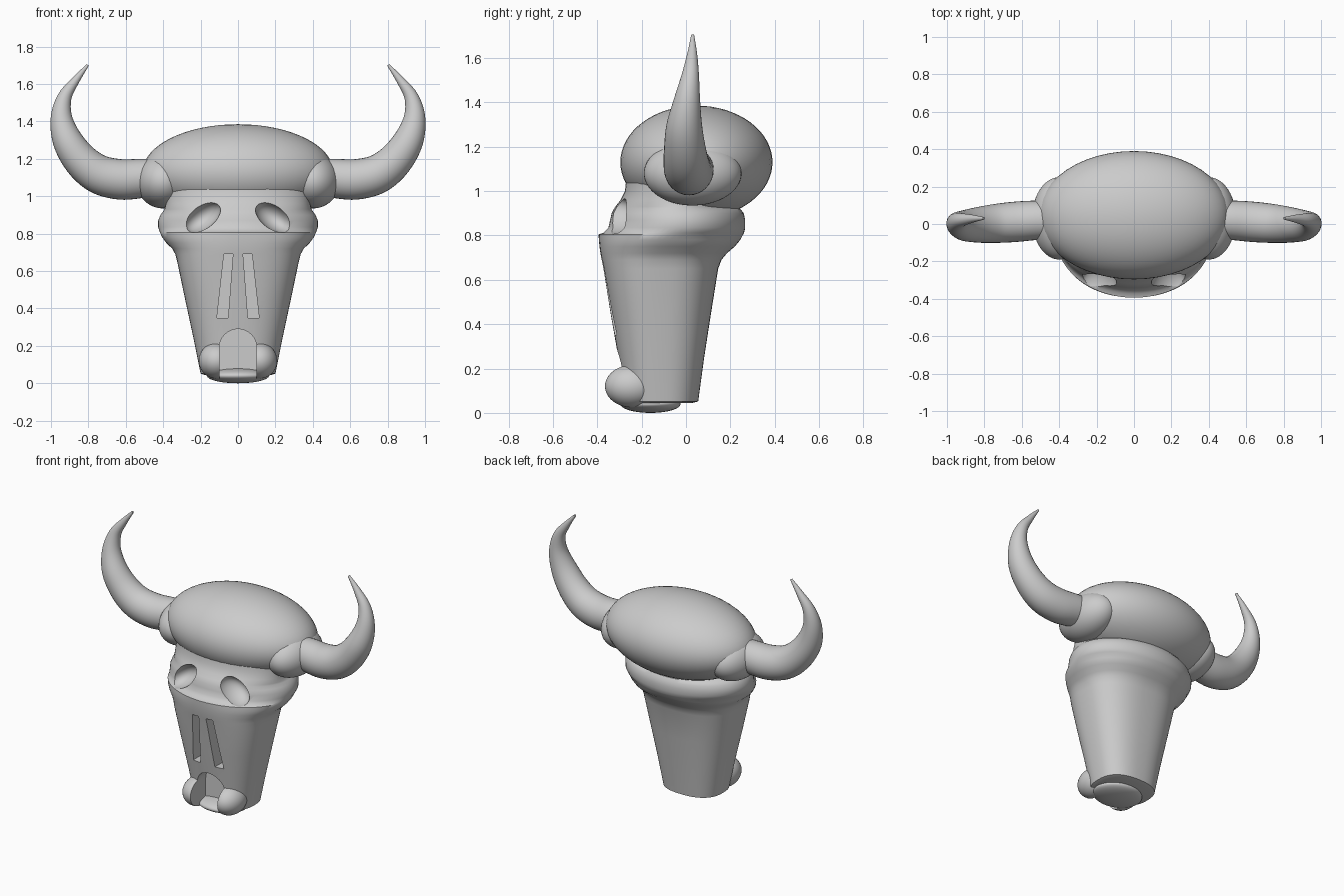
import bpy, bmesh, math
from mathutils import Vector, Matrix

if "Cube" in bpy.data.objects:
    bpy.data.objects.remove(bpy.data.objects["Cube"])

bone = bpy.data.materials.new("bone_grey")
bone.diffuse_color = (0.6, 0.6, 0.6, 1)
bone.use_nodes = True
bone.node_tree.nodes["Principled BSDF"].inputs["Base Color"].default_value = bone.diffuse_color


def finish(name, bm, angle=40):
    bmesh.ops.recalc_face_normals(bm, faces=bm.faces)
    me = bpy.data.meshes.new(name)
    bm.to_mesh(me)
    bm.free()
    ob = bpy.data.objects.new(name, me)
    bpy.context.collection.objects.link(ob)
    me.materials.append(bone)
    smooth(ob, angle)
    return ob


def smooth(ob, angle=40):
    bpy.ops.object.select_all(action='DESELECT')
    bpy.context.view_layer.objects.active = ob
    ob.select_set(True)
    bpy.ops.object.shade_smooth_by_angle(angle=math.radians(angle))


def ellipsoid(name, centre, radii, tilt=0.0):
    bm = bmesh.new()
    bmesh.ops.create_uvsphere(bm, u_segments=48, v_segments=32, radius=1)
    m = Matrix.Translation(centre) @ Matrix.Rotation(tilt, 4, 'Y') @ Matrix.Diagonal((*radii, 1))
    bm.transform(m)
    return finish(name, bm)


def skin(bm, rings):
    loops = [[bm.verts.new(p) for p in ring] for ring in rings]
    n = len(loops[0])
    for a, b in zip(loops, loops[1:]):
        for i in range(n):
            bm.faces.new((a[i], a[(i + 1) % n], b[(i + 1) % n], b[i]))
    bm.faces.new(loops[0])
    bm.faces.new(loops[-1])


def prism(name, outline, y0, y1):
    bm = bmesh.new()
    skin(bm, [[(x, y, z) for x, z in outline] for y in (y0, y1)])
    return finish(name, bm)


def cut(ob, cutters):
    bpy.context.view_layer.objects.active = ob
    for c in cutters:
        mod = ob.modifiers.new("cut", 'BOOLEAN')
        mod.operation, mod.solver, mod.object = 'DIFFERENCE', 'EXACT', c
        bpy.ops.object.modifier_apply(modifier=mod.name)
    smooth(ob)


# Face: stacked sections (z, half width, front y, back y, squareness)
sections = [
    (.045, .18, -.26, .03, 2.5), (.052, .20, -.275, .055, 2.5), (.25, .24, -.305, .082, 2.5),
    (.45, .283, -.34, .113, 2.5), (.65, .325, -.372, .145, 2.5), (.69, .335, -.38, .16, 2.4),
    (.72, .352, -.386, .185, 2.3), (.75, .383, -.39, .22, 2.2), (.78, .405, -.393, .245, 2.1),
    (.805, .417, -.394, .258, 2), (.812, .42, -.372, .262, 2), (.835, .427, -.35, .267, 2),
    (.87, .427, -.342, .267, 2), (.90, .415, -.335, .26, 2), (.92, .40, -.325, .245, 2),
    (.93, .393, -.318, .20, 2), (.96, .385, -.295, .14, 2), (1.0, .385, -.275, .14, 2),
    (1.05, .39, -.27, .14, 2)]
rings = []
for z, hw, yf, yb, e in sections:
    ring = []
    for i in range(72):
        t = math.tau * i / 72
        c, s = math.cos(t), math.sin(t)
        ring.append((hw * math.copysign(abs(c) ** (2 / e), c),
                     (yf + yb) / 2 + (yb - yf) / 2 * math.copysign(abs(s) ** (2 / e), s), z))
    rings.append(ring)
bm = bmesh.new()
skin(bm, rings)
face = finish("face", bm)

# Cutters: eye sockets, nasal slots, mouth arch
cutters = []
for s in (1, -1):
    cutters.append(ellipsoid("eye_cutter", (s * .19, -.32, .89), (.11, .105, .065), s * math.radians(36)))
    cutters.append(prism("nasal_cutter", [(s * .027, .69), (s * .075, .69), (s * .113, .35), (s * .053, .35)],
                         -.5, -.22))
arch = [(-.1, -.1), (.1, -.1)] + [(.1 * math.cos(math.pi * i / 16), .19 + .1 * math.sin(math.pi * i / 16))
                                  for i in range(17)]
mouth = prism("mouth_cutter", arch, -.5, -.2)
cut(face, cutters + [mouth])

# Muzzle lobes either side of the mouth arch, and the lower lip
for s, side in ((1, "left"), (-1, "right")):
    lobe = ellipsoid("muzzle_lobe_" + side, (s * .115, -.245, .12), (.095, .12, .095))
    cut(lobe, [mouth])
ellipsoid("lower_lip", (0, -.16, .04), (.165, .135, .04))
for c in cutters + [mouth]:
    bpy.data.objects.remove(c)

# Cranium
ellipsoid("cranium", (0, .047, 1.13), (.51, .343, .255))


def spline(p, q, r, s, t):
    return .5 * (2 * q + (r - p) * t + (2 * p - 5 * q + 4 * r - s) * t * t + (3 * q - p - 3 * r + s) * t ** 3)


# Horns: centre line and radius (x, y, z, r)
path = [Vector(p) for p in (
    (.46, .02, 1.10, .10), (.52, .02, 1.095, .105), (.63, .012, 1.09, .108), (.745, .003, 1.118, .104),
    (.84, -.005, 1.192, .094), (.912, -.008, 1.30, .08), (.944, .005, 1.42, .058),
    (.927, .02, 1.53, .038), (.868, .028, 1.62, .022), (.803, .03, 1.702, .007))]
pts = []
for i in range(len(path) - 1):
    q = [path[max(0, min(len(path) - 1, i + k))] for k in (-1, 0, 1, 2)]
    pts += [spline(*q, j / 5) for j in range(5)]
pts.append(path[-1])

for s, side in ((1, "left"), (-1, "right")):
    rings = []
    for i, p in enumerate(pts):
        d = pts[min(i + 1, len(pts) - 1)] - pts[max(i - 1, 0)]
        n = Vector((-d.z, 0, d.x)).normalized()
        ring = []
        for k in range(32):
            a = math.tau * k / 32
            v = p.xyz + n * p.w * math.cos(a) + Vector((0, p.w * math.sin(a), 0))
            ring.append((s * v.x, v.y, v.z))
        rings.append(ring)
    bm = bmesh.new()
    skin(bm, rings)
    finish("horn_" + side, bm)
    # Swollen socket the horn grows from
    ellipsoid("horn_socket_" + side, (s * .40, .03, 1.08), (.145, .22, .145))
